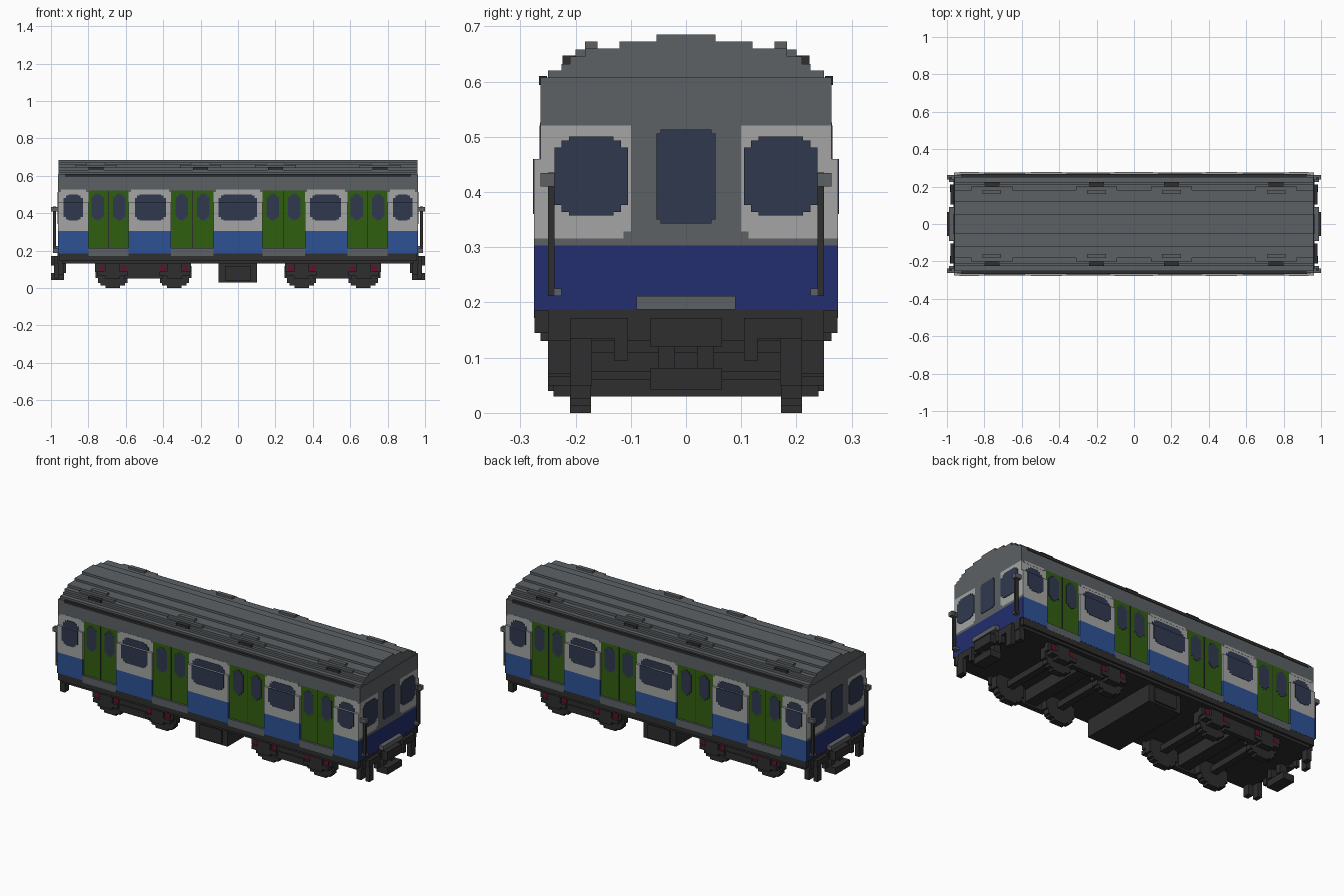
import bpy
import bmesh

cube = bpy.data.objects.get("Cube")
if cube:
    bpy.data.objects.remove(cube, do_unlink=True)

PALETTE = {
    "roof_grey": "5C6164", "pale_grey": "A3A5A3", "side_blue": "2D5295",
    "end_navy": "232E6E", "door_green": "305E10", "glass": "30394F",
    "chassis_dark": "2E2E2E", "spring_red": "641028",
}


def linear(h):
    c = int(h, 16) / 255
    return c / 12.92 if c <= 0.04045 else ((c + 0.055) / 1.055) ** 2.4


MATS = {}
for name, code in PALETTE.items():
    m = bpy.data.materials.new(name)
    m.use_nodes = True
    col = (linear(code[:2]), linear(code[2:4]), linear(code[4:]), 1)
    m.diffuse_color = col
    bsdf = next(n for n in m.node_tree.nodes if n.type == "BSDF_PRINCIPLED")
    bsdf.inputs["Base Color"].default_value = col
    bsdf.inputs["Roughness"].default_value = 0.8
    MATS[name] = m


def build(name, boxes, mirror=""):
    """One object from (x0, x1, y0, y1, z0, z1, colour) boxes, mirrored on the given axes."""
    me = bpy.data.meshes.new(name)
    ob = bpy.data.objects.new(name, me)
    bpy.context.collection.objects.link(ob)
    bm = bmesh.new()
    slots = []
    for x0, x1, y0, y1, z0, z1, colour in boxes:
        if colour not in slots:
            slots.append(colour)
            me.materials.append(MATS[colour])
        for sx in ((1, -1) if "x" in mirror else (1,)):
            for sy in ((1, -1) if "y" in mirror else (1,)):
                vs = bmesh.ops.create_cube(bm, size=1)["verts"]
                for v in vs:
                    v.co.x = sx * (x1 if v.co.x * sx > 0 else x0)
                    v.co.y = sy * (y1 if v.co.y * sy > 0 else y0)
                    v.co.z = z1 if v.co.z > 0 else z0
                for f in {f for v in vs for f in v.link_faces}:
                    f.material_index = slots.index(colour)
    bm.to_mesh(me)
    bm.free()
    return ob


U = 0.013                       # block size of the stepped style
LOW, HIGH, LEDGE = 0.275, 0.263, 0.46   # half widths below and above the waist ledge
END = 0.96
DOORS = [(0.13, 0.357), (0.585, 0.80)]
BAYS = [(0, 0.13), (0.357, 0.585), (0.80, END)]


def rounded(a0, a1, z0, z1):
    """Stepped-corner rectangle as rows (a0, a1, z0, z1)."""
    return [(a0 + 2 * U, a1 - 2 * U, z0, z0 + U / 2),
            (a0 + U, a1 - U, z0 + U / 2, z0 + 1.5 * U),
            (a0, a1, z0 + 1.5 * U, z1 - 1.5 * U),
            (a0 + U, a1 - U, z1 - 1.5 * U, z1 - U / 2),
            (a0 + 2 * U, a1 - 2 * U, z1 - U / 2, z1)]


def side_pane(a0, a1, z0, z1, stepped=True):
    out = []
    for x0, x1, b, t in rounded(a0, a1, z0, z1):
        for lo, hi, w in ((b, min(t, LEDGE), LOW if stepped else HIGH),
                          (max(b, LEDGE), t, HIGH)):
            if hi > lo:
                out.append((x0, x1, w - 0.006, w + 0.002, lo, hi, "glass"))
    return out


# Body shell: bays with a waist ledge, doorways set back
shell = []
for x0, x1 in BAYS:
    shell += [(x0, x1, 0, LOW, 0.185, 0.305, "side_blue"),
              (x0, x1, 0, LOW, 0.305, LEDGE, "pale_grey"),
              (x0, x1, 0, HIGH, LEDGE, 0.513, "pale_grey"),
              (x0, x1, 0, HIGH, 0.513, 0.607, "roof_grey"),
              (x0 + (U if x0 else 0), x1 - U, 0, HIGH + 0.001, 0.513, 0.526, "pale_grey")]
for x0, x1 in DOORS:
    shell += [(x0, x1, 0, LOW, 0.172, 0.213, "roof_grey"),
              (x0, x1, 0, HIGH, 0.213, 0.522, "door_green"),
              (x0, x1, 0, HIGH, 0.522, 0.607, "roof_grey")]
build("body_shell", shell, "xy")

# Side glazing and door leaves
panes = side_pane(0.83, 0.932, 0.36, 0.50) + side_pane(0.385, 0.552, 0.36, 0.50)
for x0, x1 in DOORS:
    mid = (x0 + x1) / 2
    panes += side_pane(mid - 0.09, mid - 0.025, 0.36, 0.505, False)
    panes += side_pane(mid + 0.025, mid + 0.09, 0.36, 0.505, False)
    panes.append((mid - 0.002, mid + 0.002, 0.25, HIGH + 0.002, 0.215, 0.52, "chassis_dark"))
build("side_windows", panes, "xy")
build("centre_window", side_pane(-0.104, 0.102, 0.36, 0.50), "y")

# Stepped roof
STEPS = [(0.25, 0.62), (0.225, 0.632), (0.21, 0.645), (0.183, 0.66), (0.12, 0.672), (0.053, 0.685)]
roof, base = [], 0.607
for w, top in STEPS:
    roof.append((-END, END, -w, w, base, top, "roof_grey"))
    base = top
build("roof", roof)
build("rain_gutter", [(0, 0.925, 0.252, 0.266, 0.594, 0.610, "chassis_dark")], "xy")

# Roof vents with dark intakes
vents = []
for x in (0.2, 0.76):
    vents += [(x - 0.04, x + 0.04, 0.19, 0.224, 0.625, 0.647, "chassis_dark"),
              (x - 0.05, x + 0.05, 0.16, 0.183, 0.65, 0.672, "roof_grey"),
              (x - 0.11, x + 0.11, 0.175, 0.20, 0.64, 0.658, "roof_grey")]
build("roof_vents", vents, "xy")

# End walls: thin plates over the shell ends
E0, E1 = END - 0.004, END + 0.003
cab = [(E0, E1, 0, LOW, 0.185, 0.303, "end_navy"),
       (E0, E1, 0, LOW, 0.303, 0.316, "roof_grey"),
       (E0, E1, 0, 0.10, 0.316, 0.52, "roof_grey"),
       (E0, E1, 0, HIGH, 0.52, 0.607, "roof_grey"),
       (E0, E1, 0.10, LOW, 0.328, LEDGE, "pale_grey"),
       (E0, E1, 0.10 + U, LOW, 0.316, 0.328, "pale_grey"),
       (E0, E1, 0.10, 0.10 + U, 0.316, 0.328, "roof_grey"),
       (E0, E1, 0.10, HIGH, LEDGE, 0.52, "pale_grey")]
build("end_walls", cab, "xy")
glass = [(E1 - 0.002, E1 + 0.003, a, b, z0, z1, "glass")
         for a, b, z0, z1 in rounded(0.105, 0.238, 0.357, 0.50)]
glass += [(E1 - 0.002, E1 + 0.003, 0, 0.046, 0.343, 0.513, "glass"),
          (E1 - 0.002, E1 + 0.003, 0.046, 0.053, 0.35, 0.506, "glass")]
build("end_windows", glass, "xy")

# Hand rails on the four corners
build("hand_rails", [
    (0.972, 0.99, 0.238, 0.25, 0.212, 0.435, "chassis_dark"),
    (0.955, 1.0, 0.238, 0.263, 0.41, 0.434, "roof_grey"),
    (0.955, 0.99, 0.225, 0.25, 0.212, 0.225, "roof_grey"),
], "xy")

# End step, buffer beam and coupling gear
build("end_steps", [(0.955, 0.99, 0, 0.09, 0.187, 0.212, "roof_grey")], "xy")
build("couplings", [
    (0.94, 0.965, 0, 0.25, 0.13, 0.187, "chassis_dark"),
    (0.96, 1.0, 0, 0.065, 0.12, 0.172, "chassis_dark"),
    (0.93, 1.0, 0, 0.065, 0.042, 0.08, "chassis_dark"),
    (0.92, 0.965, 0.02, 0.05, 0.08, 0.14, "chassis_dark"),
    (0.96, 0.982, 0.105, 0.21, 0.135, 0.172, "chassis_dark"),
    (0.96, 0.982, 0.105, 0.13, 0.095, 0.135, "chassis_dark"),
    (0.93, 0.96, 0.21, 0.25, 0.07, 0.135, "chassis_dark"),
    (0.96, 0.985, 0.17, 0.21, 0.05, 0.135, "chassis_dark"),
], "xy")

# Underframe and equipment box
build("underframe", [
    (-0.957, 0.957, -0.274, 0.274, 0.145, 0.186, "chassis_dark"),
    (-0.94, 0.94, -HIGH, HIGH, 0.13, 0.145, "chassis_dark"),
])
build("equipment_box", [
    (-0.104, 0.102, -0.24, 0.24, 0.03, 0.13, "chassis_dark"),
    (-0.07, 0.07, -0.25, 0.25, 0.04, 0.118, "chassis_dark"),
])

# Bogies: frames, axles, stepped wheels and springs
AXLES = (0.34, 0.67)
bogie = [(0.25, 0.765, 0.21, 0.235, 0.085, 0.132, "chassis_dark"),
         (0.40, 0.61, 0.21, 0.24, 0.05, 0.09, "chassis_dark"),
         (0.47, 0.54, 0, 0.235, 0.06, 0.13, "chassis_dark")]
wheels, springs = [], []
R = 0.091
for ax in AXLES:
    bogie += [(ax - 0.04, ax + 0.04, 0.21, 0.25, 0.05, 0.13, "chassis_dark"),
              (ax - 0.02, ax + 0.02, 0, 0.21, 0.075, 0.11, "chassis_dark")]
    for i in range(11):
        z = i * U
        h = (z + U * 0.7) - R
        half = round((R * R - h * h) ** 0.5 / U) * U
        wheels.append((ax - half, ax + half, 0.172, 0.21, z, z + U, "chassis_dark"))
    for s in (-0.06, 0.06):
        springs += [(ax + s - 0.014, ax + s + 0.014, 0.21, 0.24, 0.09, 0.122, "spring_red"),
                    (ax + s - 0.02, ax + s + 0.02, 0.21, 0.25, 0.065, 0.088, "chassis_dark")]
build("bogie_frames", bogie, "xy")
build("wheels", wheels, "xy")
build("bogie_springs", springs, "xy")
